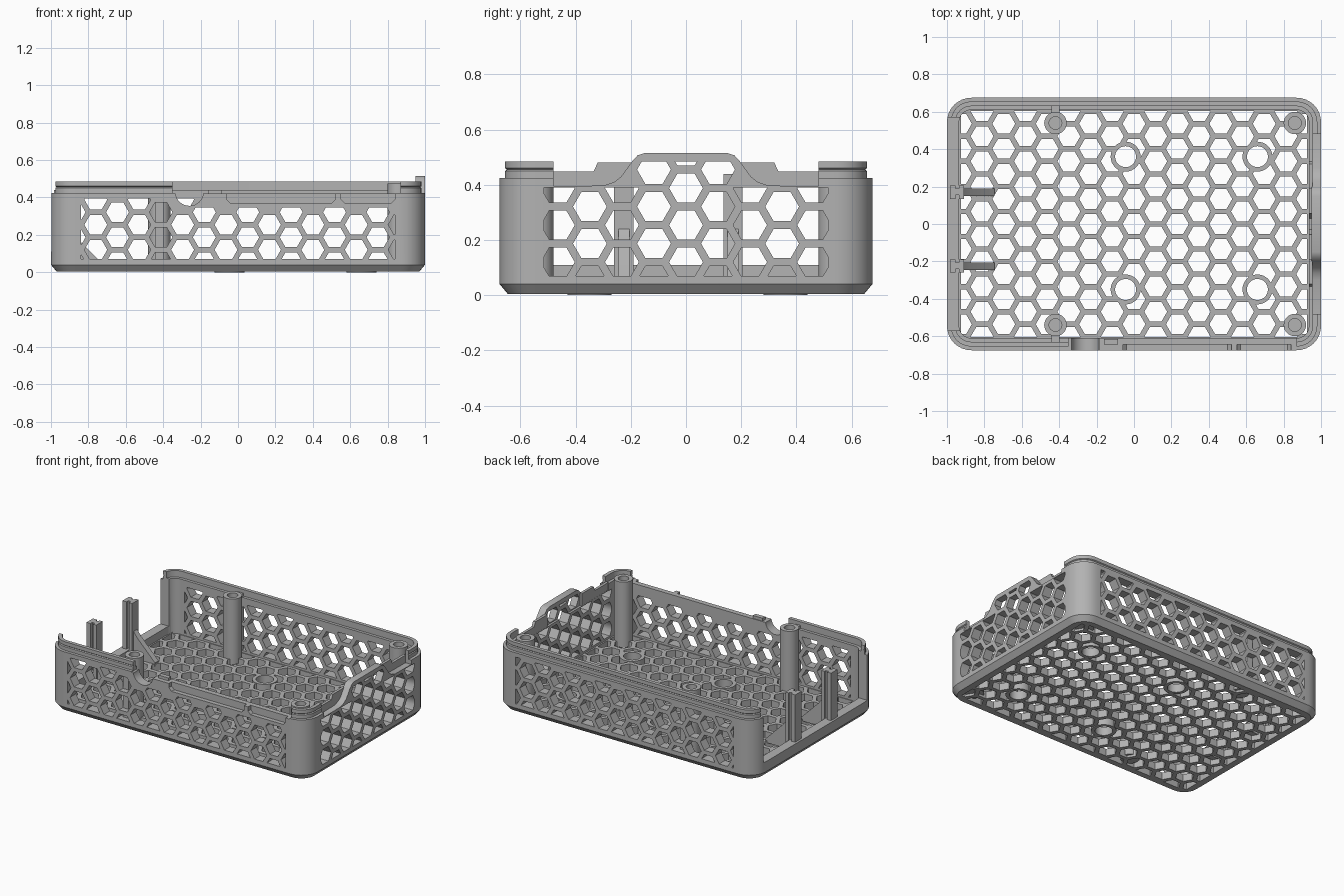
import bpy, bmesh, math
from mathutils import Vector

if "Cube" in bpy.data.objects:
    bpy.data.objects.remove(bpy.data.objects["Cube"])

GREY = (0.45, 0.45, 0.45, 1)
mat = bpy.data.materials.new("grey plastic")
mat.use_nodes = True
mat.diffuse_color = GREY
mat.node_tree.nodes["Principled BSDF"].inputs["Base Color"].default_value = GREY

HX, HY, R = 1.0, 0.675, 0.13       # case half sizes and corner radius
P, F = 0.134, 0.106                # honeycomb pitch and hole width
COL = P * math.sqrt(3) / 2
FLOOR, SHOULDER, LIP = 0.055, 0.425, 0.485
parts = []


def finish(name, bm, cutter=False):
    bmesh.ops.recalc_face_normals(bm, faces=bm.faces)
    me = bpy.data.meshes.new(name)
    bm.to_mesh(me)
    bm.free()
    me.materials.append(mat)
    ob = bpy.data.objects.new(name, me)
    bpy.context.collection.objects.link(ob)
    if cutter:
        ob.hide_render = True
        ob.hide_set(True)
    else:
        parts.append(ob)
    return ob


def loft(name, rings, capped=True):
    """Skin a list of equal rings; cap the ends or join them into a tube."""
    bm = bmesh.new()
    vs = [[bm.verts.new(p) for p in ring] for ring in rings]
    n = len(vs[0])
    pairs = list(zip(vs, vs[1:])) + ([] if capped else [(vs[-1], vs[0])])
    for a, b in pairs:
        for i in range(n):
            bm.faces.new((a[i], a[(i + 1) % n], b[(i + 1) % n], b[i]))
    if capped:
        bm.faces.new(vs[0])
        bm.faces.new(vs[-1])
    return finish(name, bm)


def prisms(name, polys, place, lo, hi, cutter=False):
    """Extrude flat polygons between lo and hi along the axis given by place."""
    bm = bmesh.new()
    for poly in polys:
        a = [bm.verts.new(place(u, v, lo)) for u, v in poly]
        b = [bm.verts.new(place(u, v, hi)) for u, v in poly]
        n = len(a)
        bm.faces.new(a)
        bm.faces.new(b)
        for i in range(n):
            bm.faces.new((a[i], a[(i + 1) % n], b[(i + 1) % n], b[i]))
    return finish(name, bm, cutter)


def along_x(u, v, d): return (d, u, v)
def along_y(u, v, d): return (u, d, v)
def along_z(u, v, d): return (u, v, d)


def rect(u0, u1, v0, v1):
    return [(u0, v0), (u1, v0), (u1, v1), (u0, v1)]


def circle(x, y, r, n=32):
    return [(x + r * math.cos(2 * math.pi * i / n), y + r * math.sin(2 * math.pi * i / n)) for i in range(n)]


def rounded(inset, z, n=8):
    r = R - inset
    pts = []
    for k, (sx, sy) in enumerate([(1, 1), (-1, 1), (-1, -1), (1, -1)]):
        for i in range(n + 1):
            a = math.pi / 2 * (k + i / n)
            pts.append((sx * (HX - R) + r * math.cos(a), sy * (HY - R) + r * math.sin(a), z))
    return pts


def clip(poly, axis, limit, sign):
    """Keep the side of a polygon where sign * coordinate <= sign * limit."""
    out = []
    for p, q in zip(poly, poly[1:] + poly[:1]):
        dp, dq = sign * (p[axis] - limit), sign * (q[axis] - limit)
        if dp <= 0:
            out.append(p)
        if dp * dq < 0:
            out.append(tuple(Vector(p).lerp(Vector(q), dp / (dp - dq))))
    return out


def honeycomb(u0, v0, box, top=None):
    umin, umax, vmin, vmax = box
    polys = []
    for i in range(-20, 21):
        for j in range(-10, 11):
            u, v = u0 + i * COL, v0 + (j + (i % 2) / 2) * P
            poly = circle(u, v, F / math.sqrt(3), 6)
            limit = top(u) if top else vmax
            for axis, lim, sign in ((0, umin, -1), (0, umax, 1), (1, vmin, -1), (1, limit, 1)):
                poly = clip(poly, axis, lim, sign) if poly else poly
            if len(poly) > 2:
                size = [max(p[k] for p in poly) - min(p[k] for p in poly) for k in (0, 1)]
                if min(size) > 0.012:
                    polys.append(poly)
    return polys


def cut(ob, *cutters):
    for c in cutters:
        m = ob.modifiers.new("cut", 'BOOLEAN')
        m.operation, m.solver, m.object = 'DIFFERENCE', 'EXACT', c


# Case shell with chamfered foot, shoulder and inner lip
shell = loft("case_shell", [rounded(i, z) for i, z in (
    (0.03, 0.004), (0, 0.04), (0, SHOULDER), (0.02, SHOULDER), (0.02, 0.45), (0.026, 0.455),
    (0.02, 0.46), (0.02, LIP), (0.045, LIP), (0.045, 0.44), (0.065, 0.44), (0.065, FLOOR))])

# Honeycomb vents
floor_cut = prisms("floor_vents", honeycomb(0, 0, (-0.925, 0.925, -0.605, 0.605)),
                   along_z, -0.05, 0.065, True)
side_box = (-0.84, 0.84, 0.07, 0.395)
front_cut = prisms("front_vents", honeycomb(-0.18, 0.187, side_box, lambda u: 0.395 if u < -0.36 else 0.345),
                   along_y, -0.75, -0.59, True)
back_cut = prisms("back_vents", honeycomb(-0.18, 0.187, side_box), along_y, 0.59, 0.75, True)
end_cut = prisms("end_vents", honeycomb(0, 0.12, (-0.515, 0.515, 0.07, 0.39),
                                        lambda u: 0.485 if abs(u) < 0.15 else 0.39),
                 along_x, 0.915, 1.1, True)

# Openings in the walls
bay_cut = prisms("open_end", [rect(-0.57, 0.57, 0.11, 0.7)], along_x, -1.1, -0.9, True)
hump_cut = prisms("hump_gap", [rect(-0.48, 0.48, 0.395, 0.7)], along_x, 0.9, 1.1, True)
front_gap = prisms("front_gap", [rect(-0.35, 0.87, 0.42, 0.7)], along_y, -0.75, -0.59, True)
scoop = prisms("front_scoop", [circle(-0.26, 0.43, 0.075)], along_y, -0.75, -0.59, True)


def port(u0, u1):
    return [(u0, 0.5), (u0, 0.39), (u0 + 0.02, 0.37), (u1 - 0.02, 0.37), (u1, 0.39), (u1, 0.5)]


ports = prisms("port_recesses", [port(-0.06, 0.52), port(0.55, 0.84)], along_y, -0.75, -0.645, True)

# Floor mounting rings
mounts = [(x, y) for x in (-0.045, 0.66) for y in (-0.35, 0.36)]
mount_cut = prisms("mount_holes", [circle(x, y, 0.06) for x, y in mounts], along_z, -0.05, 0.065, True)
cut(shell, floor_cut, mount_cut, front_gap, scoop, ports, bay_cut, hump_cut, front_cut, back_cut, end_cut)


def tube(name, x, y, r_out, r_in, z0, z1):
    loft(name, [[(*p, z) for p in circle(x, y, r)] for r, z in
                ((r_out, z0), (r_out, z1), (r_in, z1), (r_in, z0))], capped=False)


for x, y in mounts:
    tube("mount_ring", x, y, 0.08, 0.056, 0.0, FLOOR + 0.004)

# Screw bosses tied to the long walls
for x in (-0.42, 0.86):
    for s in (-1, 1):
        tube("screw_boss", x, s * 0.54, 0.06, 0.034, 0.02, 0.475)
        prisms("boss_plug", [circle(x, s * 0.54, 0.036)], along_z, 0.02, 0.4)
        if x < 0:
            prisms("boss_rib", [rect(x - 0.022, x + 0.022, 0.05, 0.46)], along_y, s * 0.595, s * 0.635)

# Raised vented hump on the closed end
half = [(0.48, 0.395), (0.30, 0.397), (0.26, 0.41), (0.235, 0.43), (0.195, 0.485), (0.175, 0.507), (0.15, 0.515)]
hump = prisms("end_hump", [half + [(-u, v) for u, v in reversed(half)]], along_x, 0.95, 1.0)
cut(hump, end_cut)
for s in (-1, 1):
    prisms("end_lip", [[(s * u, v) for u, v in ((0.19, 0.39), (0.485, 0.39), (0.485, 0.448), (0.335, 0.448),
                                              (0.32, 0.48), (0.19, 0.48))]], along_x, 0.936, 0.955)

# Guide posts with sloping gussets at the open end
for y in (0.17, -0.225):
    prisms("guide_post", [rect(-0.985, -0.955, y - 0.035, y + 0.035),
                          rect(-0.935, -0.91, y - 0.035, y + 0.035),
                          rect(-0.955, -0.935, y - 0.015, y + 0.02)], along_z, 0.05, 0.44)
    prisms("post_gusset", [[(-0.91, 0.04), (-0.745, 0.04), (-0.745, 0.065), (-0.88, 0.2), (-0.91, 0.24)]],
           along_y, y - 0.02, y + 0.02)

# Small tab on the front edge
prisms("front_tab", [rect(-0.16, -0.085, 0.41, 0.44)], along_y, -0.645, -0.615)

# Smooth round surfaces, keep edges sharp
bpy.ops.object.select_all(action='DESELECT')
for ob in parts:
    ob.select_set(True)
    bpy.context.view_layer.objects.active = ob
    for m in list(ob.modifiers):
        bpy.ops.object.modifier_apply(modifier=m.name)
bpy.ops.object.shade_smooth_by_angle(angle=math.radians(30))
